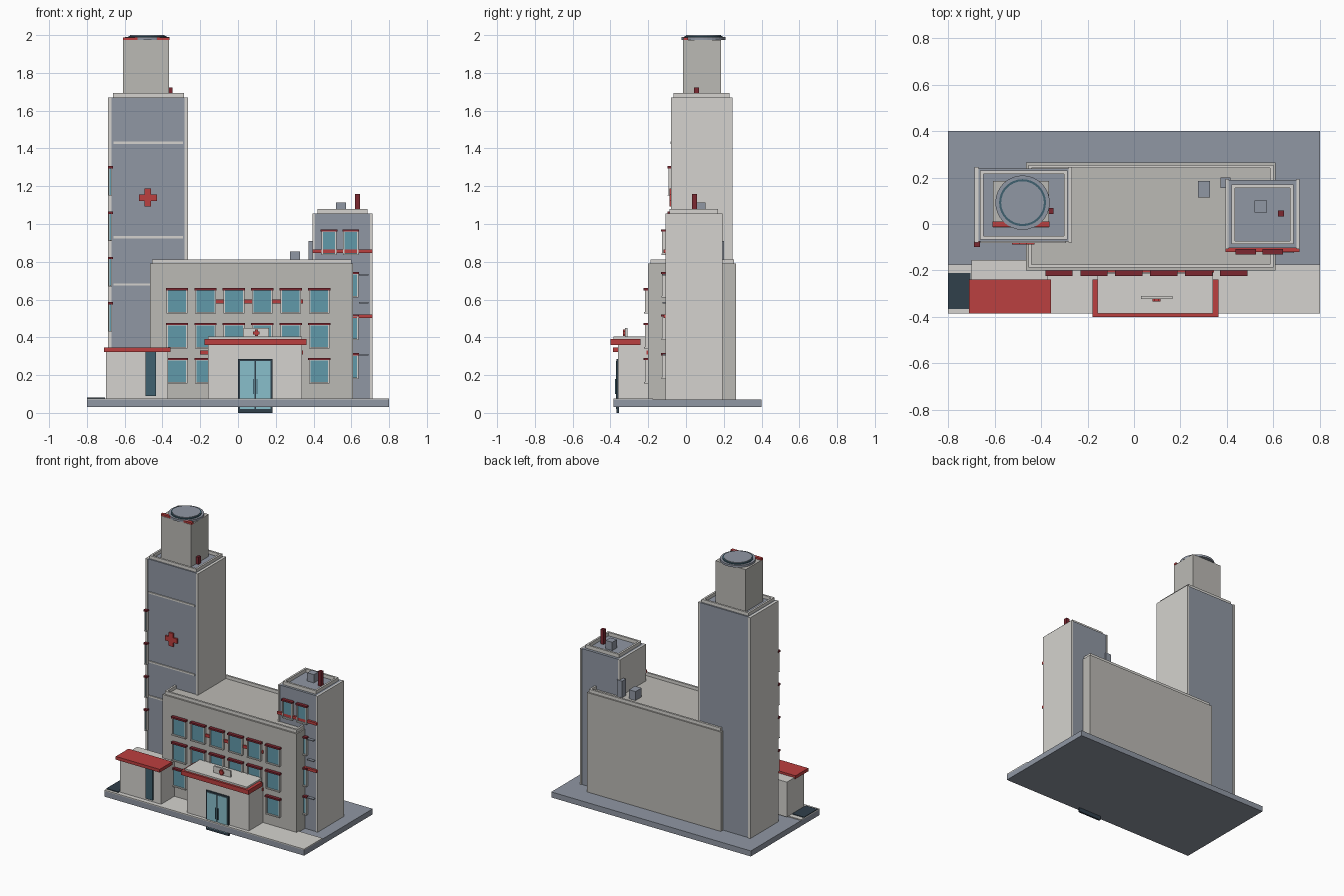
import bpy, bmesh, math
from mathutils import Matrix, Vector

if "Cube" in bpy.data.objects:
    bpy.data.objects.remove(bpy.data.objects["Cube"])


def mat(name, r, g, b):
    m = bpy.data.materials.new(name)
    m.diffuse_color = (r, g, b, 1)
    m.use_nodes = True
    m.node_tree.nodes["Principled BSDF"].inputs["Base Color"].default_value = m.diffuse_color
    return m


LIGHT = mat("light_wall", .66, .65, .62)
WARM = mat("warm_wall", .5, .49, .46)
SLATE = mat("slate", .28, .31, .37)
RED = mat("red", .5, .05, .05)
MAROON = mat("maroon", .2, .02, .03)
GLASS = mat("glass", .12, .32, .4)
BRIGHT = mat("door_glass", .25, .52, .6)
DARK = mat("dark", .03, .05, .07)
TEAL = mat("teal", .05, .12, .16)


def boxes(name, material, *dims):
    """One object made of boxes given as (x0, x1, y0, y1, z0, z1)."""
    bm = bmesh.new()
    for x0, x1, y0, y1, z0, z1 in dims:
        c = Vector(((x0 + x1) / 2, (y0 + y1) / 2, (z0 + z1) / 2))
        s = Matrix.Diagonal((x1 - x0, y1 - y0, z1 - z0, 1))
        bmesh.ops.create_cube(bm, size=1, matrix=Matrix.Translation(c) @ s)
    return finish(name, bm, material)


def finish(name, bm, material):
    me = bpy.data.meshes.new(name)
    bm.to_mesh(me)
    bm.free()
    me.materials.append(material)
    ob = bpy.data.objects.new(name, me)
    bpy.context.collection.objects.link(ob)
    return ob


def disc(name, material, x, y, r, z0, z1):
    bm = bmesh.new()
    bmesh.ops.create_cone(bm, cap_ends=True, segments=32, radius1=r, radius2=r,
                          depth=z1 - z0, matrix=Matrix.Translation((x, y, (z0 + z1) / 2)))
    return finish(name, bm, material)


def parapet(name, x0, x1, y0, y1, z0, z1, w=.014):
    boxes(name, LIGHT, (x0, x1, y0, y0 + w, z0, z1), (x0, x1, y1 - w, y1, z0, z1),
          (x0, x0 + w, y0 + w, y1 - w, z0, z1), (x1 - w, x1, y0 + w, y1 - w, z0, z1))


def window(name, x, z0, z1, w, y):
    """Framed pane on a front wall at y with a red lintel above."""
    a, b, t = x - w / 2, x + w / 2, min(.008, w / 4)
    boxes(name + "_frame", LIGHT, (a, a + t, y - .018, y, z0, z1), (b - t, b, y - .018, y, z0, z1),
          (a, b, y - .022, y, z0, z0 + t), (a, b, y - .018, y, z1 - t, z1))
    boxes(name + "_glass", GLASS, (a + t, b - t, y - .012, y, z0 + t, z1 - t))
    boxes(name + "_lintel", MAROON, (a - .004, b + .004, y - .024, y, z1 - .006, z1 + .006))


def cross(name, x, z, r, t, y0, y1):
    boxes(name, RED, (x - r, x + r, y0, y1, z - t, z + t),
          (x - t, x + t, y0, y1, z + t, z + r), (x - t, x + t, y0, y1, z - r, z - t))


# Ground slab, pavement and mat
boxes("base_slab", SLATE, (-.8, .8, -.385, .4, .03, .07))
boxes("pavement", LIGHT, (-.8, .8, -.385, -.175, .07, .077))
boxes("dark_mat", DARK, (-.8, -.705, -.365, -.21, .077, .082))

# Main block
boxes("main_block", WARM, (-.465, .61, -.2, .265, .07, .79))
parapet("main_parapet", -.455, .6, -.188, .255, .79, .813)
boxes("main_red_bands", RED, (-.13, .345, -.208, -.2, .578, .6),
      (-.2, .345, -.208, -.2, .308, .33))
for r, z in enumerate((.155, .34, .525)):
    for c in range(6):
        if r == 0 and c in (2, 3, 4):
            continue
        window(f"main_window_{r}_{c}", -.323 + c * .1506, z, z + .13, .11, -.2)
boxes("roof_unit", SLATE, (.275, .328, .115, .185, .79, .855))
boxes("roof_duct", SLATE, (.372, .415, .155, .2, .79, .91))

# Tall left tower: core with pale side slabs
boxes("tall_tower_core", SLATE, (-.67, -.282, -.075, .24, .07, 1.67))
boxes("tall_tower_sides", LIGHT, (-.687, -.67, -.08, .245, .07, 1.67),
      (-.282, -.266, -.08, .245, .07, 1.67))
parapet("tall_tower_parapet", -.663, -.287, -.066, .23, 1.67, 1.693)
boxes("tall_tower_strips", LIGHT,
      *[(-.66, -.292, -.082, -.07, z - .006, z + .006) for z in (.68, .93, 1.43)])
cross("tower_cross", -.477, 1.14, .048, .017, -.088, -.07)
for i in range(4):
    z = .43 + i * .24
    window(f"tower_slit_window_{i}", -.676, z, z + .15, .018, -.075)

# Upper box and round landing disc
boxes("upper_box", WARM, (-.608, -.365, -.015, .185, 1.67, 1.975))
boxes("upper_red_strip", RED, (-.61, -.363, -.012, .01, 1.973, 1.988))
disc("landing_disc", SLATE, -.48, .092, .117, 1.975, 1.99)
disc("landing_ring", TEAL, -.48, .092, .101, 1.99, 1.996)
disc("landing_centre", SLATE, -.48, .092, .092, 1.99, 2.0)
boxes("small_red_vent", MAROON, (-.366, -.346, .043, .068, 1.67, 1.722))

# Right tower
boxes("right_tower_core", SLATE, (.408, .7, -.104, .19, .07, 1.055))
boxes("right_tower_sides", LIGHT, (.395, .408, -.108, .194, .07, 1.055),
      (.7, .713, -.108, .194, .07, 1.055))
parapet("right_tower_parapet", .42, .686, -.087, .17, 1.055, 1.08)
boxes("right_red_bands", RED, (.395, .713, -.12, -.1, .847, .866),
      (.395, .713, -.12, -.1, .503, .522))
for i, z in enumerate((.18, .385, .61, .835)):
    for j, x in enumerate((.482, .597)):
        window(f"right_window_{i}_{j}", x, z, z + .13, .08, -.108)
boxes("right_ledges", SLATE, *[(.64, .69, -.125, -.1, z, z + .006) for z in (.305, .58, .728)])
boxes("right_roof_unit", SLATE, (.52, .573, .05, .102, 1.055, 1.115))
boxes("right_red_chimney", MAROON, (.62, .645, .032, .058, 1.055, 1.16))

# Entrance hall with red-edged canopy
boxes("entrance_hall", LIGHT, (-.158, .34, -.36, -.2, .077, .365))
boxes("entrance_roof", LIGHT, (-.158, .34, -.385, -.21, .36, .404))
boxes("canopy_edge", RED, (-.178, .363, -.4, -.385, .36, .392),
      (-.178, -.158, -.385, -.24, .36, .392), (.34, .363, -.385, -.24, .36, .392))
boxes("roof_sign", LIGHT, (.03, .165, -.323, -.31, .404, .45))
cross("sign_cross", .097, .424, .018, .008, -.333, -.323)

# Entrance doors
boxes("door_frame", DARK, (0, .183, -.368, -.355, 0, .285))
boxes("door_panes", BRIGHT, (.01, .088, -.371, -.36, .02, .274),
      (.095, .173, -.371, -.36, .02, .274))
boxes("door_handles", TEAL, (.079, .084, -.377, -.37, .1, .18),
      (.099, .104, -.377, -.37, .1, .18))

# Left annex with red canopy
boxes("annex", LIGHT, (-.7, -.37, -.352, -.155, .077, .33))
boxes("annex_canopy", RED, (-.71, -.358, -.386, -.24, .323, .346))
boxes("annex_door", TEAL, (-.49, -.433, -.36, -.35, .09, .323))
